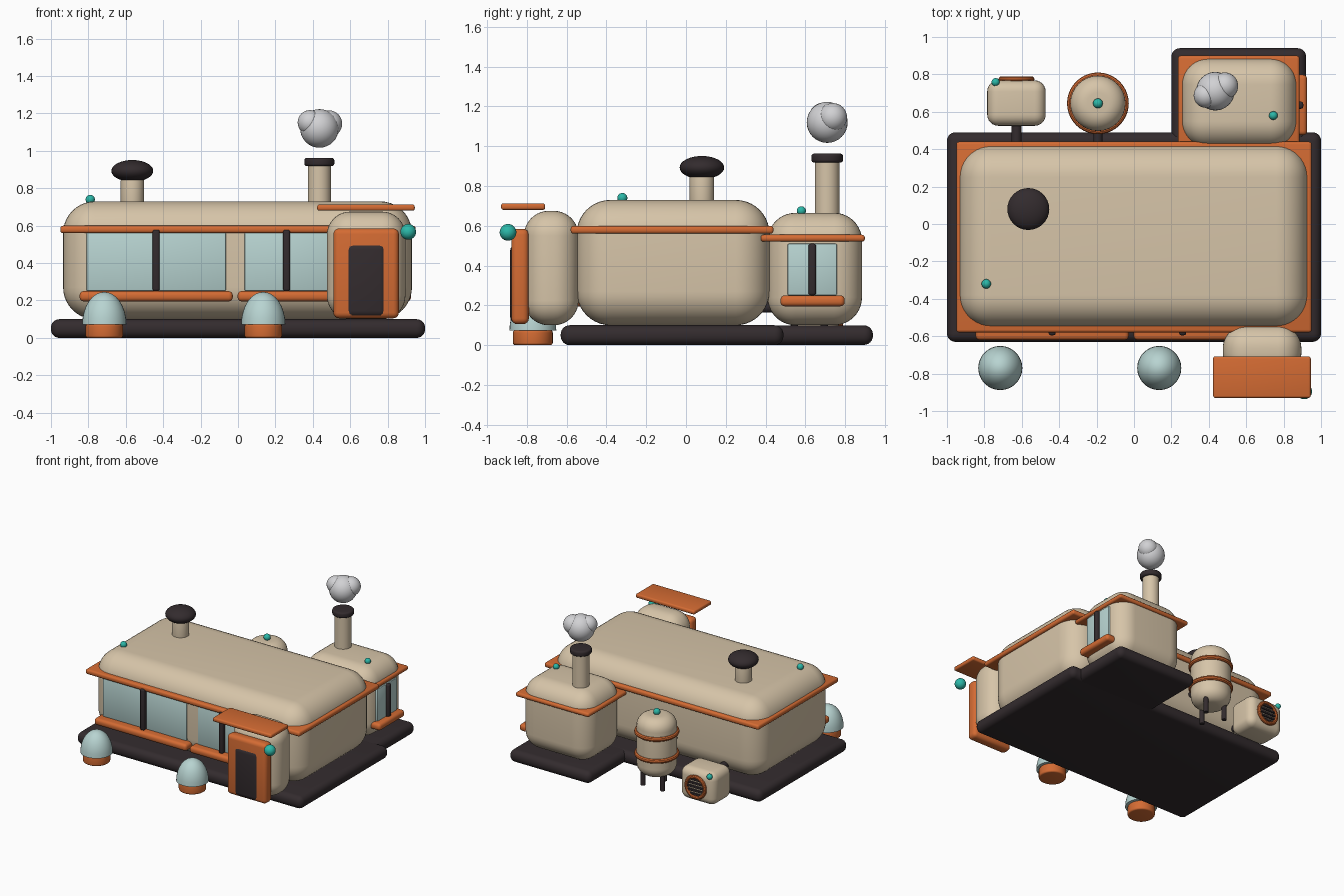
import bpy, bmesh, math
from mathutils import Matrix, Vector

if "Cube" in bpy.data.objects:
    bpy.data.objects.remove(bpy.data.objects["Cube"])


def material(name, srgb):
    m = bpy.data.materials.new(name)
    lin = [c / 12.92 if c <= 0.04045 else ((c + 0.055) / 1.055) ** 2.4 for c in srgb]
    m.diffuse_color = (*lin, 1)
    m.use_nodes = True
    m.node_tree.nodes["Principled BSDF"].inputs["Base Color"].default_value = m.diffuse_color
    return m


TAN = material("warm_tan", (0.84, 0.77, 0.66))
ORANGE = material("burnt_orange", (0.83, 0.42, 0.20))
DARK = material("charcoal", (0.20, 0.17, 0.18))
GLASS = material("pale_glass", (0.72, 0.83, 0.82))
TEAL = material("teal", (0.17, 0.72, 0.66))
SMOKE = material("smoke_grey", (0.82, 0.82, 0.83))


def finish(name, bm, mat):
    bmesh.ops.recalc_face_normals(bm, faces=bm.faces)
    me = bpy.data.meshes.new(name)
    bm.to_mesh(me)
    bm.free()
    me.materials.append(mat)
    me.shade_smooth()
    me.set_sharp_from_angle(angle=math.radians(35))
    ob = bpy.data.objects.new(name, me)
    bpy.context.collection.objects.link(ob)
    return ob


def box(name, mat, x, y, z, r=0.0, seg=6):
    """Rounded box from (min, max) ranges."""
    bm = bmesh.new()
    bmesh.ops.create_cube(bm, size=1)
    lo, hi = Vector((x[0], y[0], z[0])), Vector((x[1], y[1], z[1]))
    for v in bm.verts:
        v.co = (lo + hi) / 2 + v.co * (hi - lo)
    if r:
        bmesh.ops.bevel(bm, geom=bm.edges[:], offset=r, segments=seg, profile=0.5,
                        affect='EDGES', clamp_overlap=True)
    return finish(name, bm, mat)


def cyl(name, mat, a, b, radius, r=0.0, seg=4):
    """Cylinder from point a to point b with optional rounded rims."""
    a, b = Vector(a), Vector(b)
    bm = bmesh.new()
    bmesh.ops.create_cone(bm, cap_ends=True, segments=32, radius1=radius, radius2=radius,
                          depth=(b - a).length)
    if r:
        rims = [e for e in bm.edges if abs(e.verts[0].co.z - e.verts[1].co.z) < 1e-5]
        bmesh.ops.bevel(bm, geom=rims, offset=r, segments=seg, profile=0.5, affect='EDGES')
    rot = (b - a).to_track_quat('Z', 'Y').to_matrix().to_4x4()
    bm.transform(Matrix.Translation((a + b) / 2) @ rot)
    return finish(name, bm, mat)


def ball(name, mat, c, r, rz=None, dome=False):
    bm = bmesh.new()
    bmesh.ops.create_uvsphere(bm, u_segments=32, v_segments=16, radius=1)
    if dome:
        cut = bmesh.ops.bisect_plane(bm, geom=bm.verts[:] + bm.edges[:] + bm.faces[:],
                                     plane_co=(0, 0, 0), plane_no=(0, 0, 1), clear_inner=True)
        rim = [g for g in cut['geom_cut'] if isinstance(g, bmesh.types.BMEdge)]
        bmesh.ops.contextual_create(bm, geom=rim)
    bm.transform(Matrix.Translation(c) @ Matrix.Diagonal((r, r, rz or r, 1)))
    return finish(name, bm, mat)


def ring(name, mat, c, major, minor, upright=False):
    bm = bmesh.new()
    n, k = 40, 10
    grid = []
    for i in range(n):
        t = 2 * math.pi * i / n
        row = []
        for j in range(k):
            p = 2 * math.pi * j / k
            d = major + minor * math.cos(p)
            row.append(bm.verts.new((d * math.cos(t), d * math.sin(t), minor * math.sin(p))))
        grid.append(row)
    for i in range(n):
        for j in range(k):
            bm.faces.new((grid[i][j], grid[(i + 1) % n][j],
                          grid[(i + 1) % n][(j + 1) % k], grid[i][(j + 1) % k]))
    rot = Matrix.Rotation(math.pi / 2 if upright else 0, 4, 'X')
    bm.transform(Matrix.Translation(c) @ rot)
    return finish(name, bm, mat)


# Foundation slabs
box("main_base", DARK, (-1, 1), (-0.63, 0.49), (0, 0.1), 0.045)
box("annex_base", DARK, (0.2, 0.92), (0.2, 0.94), (0.001, 0.099), 0.045)

# Main hall and its eave trim
box("main_hall", TAN, (-0.935, 0.93), (-0.55, 0.42), (0.1, 0.73), 0.17, 10)
box("main_trim", ORANGE, (-0.95, 0.95), (-0.58, 0.44), (0.56, 0.6), 0.015, 3)

# Front windows with mullions and sills
for i, (x0, x1) in enumerate([(-0.81, -0.065), (0.035, 0.485)]):
    xm = (x0 + x1) / 2
    box(f"front_glass_{i}", GLASS, (x0, x1), (-0.56, -0.5), (0.25, 0.57), 0.008, 2)
    box(f"front_mullion_{i}", DARK, (xm - 0.019, xm + 0.019), (-0.595, -0.53), (0.25, 0.578), 0.012, 3)
    box(f"front_sill_{i}", ORANGE, (x0 - 0.037, x1 + 0.037), (-0.62, -0.5), (0.195, 0.25), 0.022, 4)

# Entrance porch, door and awning
box("porch", TAN, (0.475, 0.895), (-0.815, -0.54), (0.1, 0.675), 0.125, 10)
box("door_frame", ORANGE, (0.51, 0.86), (-0.878, -0.79), (0.105, 0.585), 0.03, 4)
box("door", DARK, (0.577, 0.793), (-0.885, -0.8), (0.11, 0.508), 0.035, 4)
box("awning", ORANGE, (0.423, 0.945), (-0.93, -0.708), (0.68, 0.713), 0.012, 3)
ball("porch_lamp", TEAL, (0.91, -0.895, 0.567), 0.042)

# Rear annex with trim and side window
box("annex", TAN, (0.255, 0.87), (0.41, 0.885), (0.1, 0.665), 0.14, 10)
box("annex_trim", ORANGE, (0.235, 0.885), (0.375, 0.9), (0.52, 0.555), 0.015, 3)
box("annex_glass", GLASS, (0.82, 0.88), (0.51, 0.76), (0.25, 0.51), 0.008, 2)
box("annex_mullion", DARK, (0.85, 0.905), (0.616, 0.654), (0.25, 0.51), 0.012, 3)
box("annex_sill", ORANGE, (0.82, 0.925), (0.475, 0.798), (0.195, 0.25), 0.022, 4)

# Chimney and smoke
cyl("chimney", TAN, (0.435, 0.71, 0.6), (0.435, 0.71, 0.93), 0.062)
cyl("chimney_cap", DARK, (0.435, 0.71, 0.918), (0.435, 0.71, 0.963), 0.08, 0.014)
for i, (c, r) in enumerate([((0.435, 0.71, 1.12), 0.103), ((0.385, 0.687, 1.152), 0.066),
                            ((0.485, 0.738, 1.145), 0.072)]):
    ball(f"smoke_puff_{i}", SMOKE, c, r)

# Roof vent and signal lamps
cyl("roof_vent", TAN, (-0.565, 0.08, 0.68), (-0.565, 0.08, 0.86), 0.062, 0.02)
ball("roof_vent_cap", DARK, (-0.565, 0.08, 0.893), 0.112, 0.058)
ball("hall_roof_lamp", TEAL, (-0.79, -0.32, 0.74), 0.025)
ball("annex_roof_lamp", TEAL, (0.745, 0.58, 0.675), 0.023)

# Garden lamps
for i, x in enumerate((-0.715, 0.135)):
    cyl(f"garden_lamp_foot_{i}", ORANGE, (x, -0.77, 0), (x, -0.77, 0.075), 0.1, 0.012)
    ball(f"garden_lamp_dome_{i}", GLASS, (x, -0.77, 0.073), 0.118, 0.173, dome=True)

# Storage tank with hoops, legs and feed pipe
tx, ty = -0.193, 0.645
cyl("tank", TAN, (tx, ty, 0.1), (tx, ty, 0.575), 0.148, 0.09, 8)
for i, z in enumerate((0.26, 0.435)):
    ring(f"tank_hoop_{i}", ORANGE, (tx, ty, z), 0.147, 0.018)
for i, deg in enumerate((30, 150, 270)):
    x, y = tx + 0.1 * math.cos(math.radians(deg)), ty + 0.1 * math.sin(math.radians(deg))
    cyl(f"tank_leg_{i}", DARK, (x, y, 0), (x, y, 0.2), 0.018)
ball("tank_lamp", TEAL, (tx, ty, 0.59), 0.026)
cyl("tank_pipe", DARK, (tx, 0.38, 0.3), (tx, 0.6, 0.3), 0.024)

# Cooling unit with round grille
ux, uz = -0.628, 0.15
box("cooling_unit", TAN, (-0.785, -0.472), (0.525, 0.768), (0.02, 0.28), 0.06, 6)
ring("grille_rim", ORANGE, (ux, 0.775, uz), 0.082, 0.014, upright=True)
for i in range(5):
    z = (i - 2) * 0.029
    w = math.sqrt(0.08 ** 2 - z ** 2)
    box(f"grille_bar_{i}", DARK, (ux - w, ux + w), (0.755, 0.782),
        (uz + z - 0.008, uz + z + 0.008), 0.004, 2)
ball("cooling_lamp", TEAL, (-0.74, 0.758, 0.257), 0.022)
cyl("cooling_pipe", DARK, (ux, 0.38, 0.19), (ux, 0.56, 0.19), 0.027)
